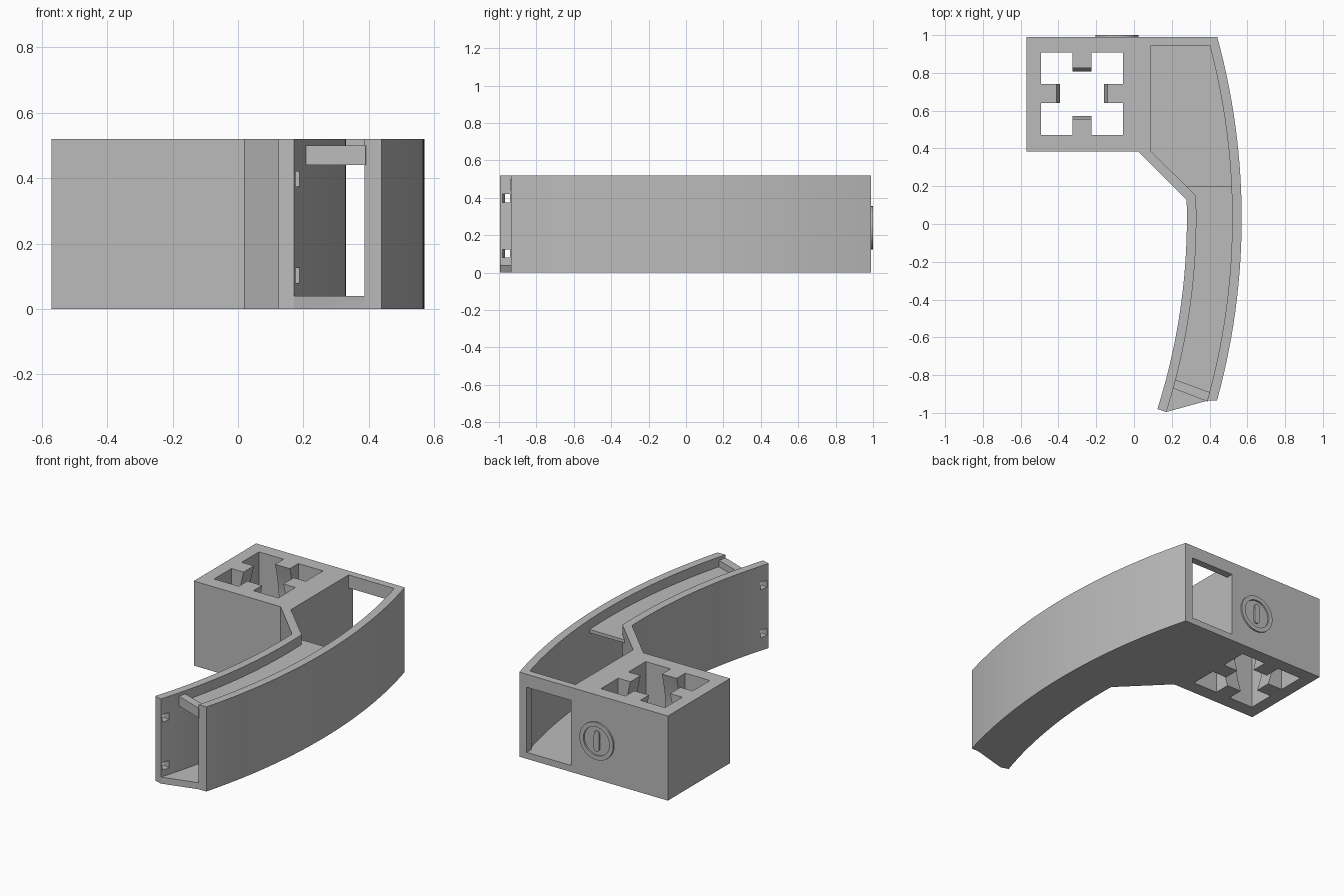
import bpy, bmesh
from math import sin, cos, radians, pi
from mathutils import Matrix, Vector

cube = bpy.data.objects.get("Cube")
if cube:
    bpy.data.objects.remove(cube, do_unlink=True)

grey = bpy.data.materials.new("plain grey")
grey.use_nodes = True
colour = (0.5, 0.5, 0.5, 1)
grey.diffuse_color = colour
grey.node_tree.nodes["Principled BSDF"].inputs["Base Color"].default_value = colour

HEIGHT = 0.52
FLOOR = 0.04
CENTRE = Vector((-3.06, 0.03))          # shared centre of all the arm arcs
R_IN, R_IN_FACE, R_OUT_FACE, R_OUT = 3.34, 3.39, 3.58, 3.63


def on_arc(radius, angle):
    a = radians(angle)
    return (CENTRE.x + radius * cos(a), CENTRE.y + radius * sin(a))


def arc(radius, start, end, steps=28):
    return [on_arc(radius, start + (end - start) * i / steps) for i in range(steps + 1)]


def prism(name, outline, low, high, matrix=Matrix()):
    """Extrude a flat outline from low to high."""
    bm = bmesh.new()
    face = bm.faces.new([bm.verts.new((x, y, low)) for x, y in outline])
    top = bmesh.ops.extrude_face_region(bm, geom=[face])["geom"]
    verts = [v for v in top if isinstance(v, bmesh.types.BMVert)]
    bmesh.ops.translate(bm, verts=verts, vec=(0, 0, high - low))
    bmesh.ops.recalc_face_normals(bm, faces=bm.faces)
    bm.transform(matrix)
    mesh = bpy.data.meshes.new(name)
    bm.to_mesh(mesh)
    bm.free()
    mesh.materials.append(grey)
    obj = bpy.data.objects.new(name, mesh)
    bpy.context.collection.objects.link(obj)
    return obj


def rect(x0, x1, y0, y1):
    return [(x0, y0), (x1, y0), (x1, y1), (x0, y1)]


def activate(obj):
    bpy.ops.object.select_all(action="DESELECT")
    obj.select_set(True)
    bpy.context.view_layer.objects.active = obj


def cut(obj, cutter):
    cutter.hide_render = True
    mod = obj.modifiers.new("cut", "BOOLEAN")
    mod.operation = "DIFFERENCE"
    mod.solver = "EXACT"
    mod.object = cutter
    activate(obj)
    bpy.ops.object.modifier_apply(modifier=mod.name)
    bpy.data.objects.remove(cutter, do_unlink=True)


def smooth(obj):
    activate(obj)
    bpy.ops.object.shade_smooth_by_angle(angle=radians(25))


# Body: square block and curved arm in one outline
outline = [(-0.57, 0.99), (-0.57, 0.385), (0.02, 0.385)]
outline += arc(R_IN, 1.66, -17.6)
outline += [on_arc(R_IN_FACE, -17.6), on_arc(R_OUT_FACE, -15.65)]
outline += arc(R_OUT, -15.42, 15.34)
body = prism("body", outline, 0, HEIGHT)

# Open channel running through the arm
channel = [(0.09, 0.945), (0.09, 0.385)]
channel += arc(R_IN_FACE, 2.03, -20)
channel += arc(R_OUT_FACE, -20, 14.8)
cut(body, prism("channel_cutter", channel, FLOOR, 0.7))

# Square socket and rear window
HOLE = Vector((-0.275, 0.69, 0))
HALF = 0.218
cut(body, prism("socket_cutter", rect(HOLE.x - HALF, HOLE.x + HALF,
                                      HOLE.y - HALF, HOLE.y + HALF), -0.1, 0.7))
cut(body, prism("window_cutter", rect(0.09, 0.39, 0.9, 1.1), FLOOR, 0.44))

# Two slots through the inner wall near the arm tip
for low in (0.08, 0.375):
    turn = Matrix.Translation((*CENTRE, 0)) @ Matrix.Rotation(radians(-17.0), 4, "Z")
    cut(body, prism("slot_cutter", rect(R_IN - 0.05, R_IN_FACE + 0.05, -0.022, 0.022),
                    low, low + 0.045, turn))
smooth(body)

# Four curved ribs inside the socket
profile = [(HALF + 0.01, 0), (HALF + 0.01, HEIGHT)]
for i in range(17):
    t = i / 16
    depth = 0.083 + 0.018 * t - 0.045 * sin(pi * t)
    profile.append((HALF - depth, HEIGHT * (1 - t)))
stand = Matrix.Rotation(radians(90), 4, "X")
for i, side in enumerate(("left", "back", "right", "front")):
    place = Matrix.Translation(HOLE) @ Matrix.Rotation(i * pi / 2, 4, "Z") @ stand
    smooth(prism("socket_rib_" + side, profile, -0.05, 0.05, place))

# Cover strip over the arm channel, with a raised lip at its end
EDGE = 0.004
cover = [(0.275, 0.2)] + arc(R_IN_FACE - EDGE, 2.03, -15.4)
cover += arc(R_OUT_FACE + EDGE, -15.7, 2.73)
smooth(prism("cover_strip", cover, 0.44, 0.46))
lip = arc(R_IN_FACE - EDGE, -14.6, -15.4, 2) + arc(R_OUT_FACE + EDGE, -15.7, -14.9, 2)
prism("cover_lip", lip, 0.44, 0.50)

# Round boss on the back: a ring around an upright bar
to_back = Matrix.Translation((-0.09, 0.99, 0.24)) @ Matrix.Rotation(radians(-90), 4, "X")


def circle(radius, steps=48):
    return [(radius * cos(2 * pi * i / steps), radius * sin(2 * pi * i / steps))
            for i in range(steps)]


ring = prism("back_ring", circle(0.115), -0.005, 0.01, to_back)
cut(ring, prism("ring_cutter", circle(0.088), -0.05, 0.05, to_back))
smooth(ring)
bar = [(0.018 * cos(pi * i / 10), 0.045 * (1 if i <= 10 else -1) + 0.018 * sin(pi * i / 10))
       for i in range(20)]
smooth(prism("back_bar", bar, -0.005, 0.01, to_back))
